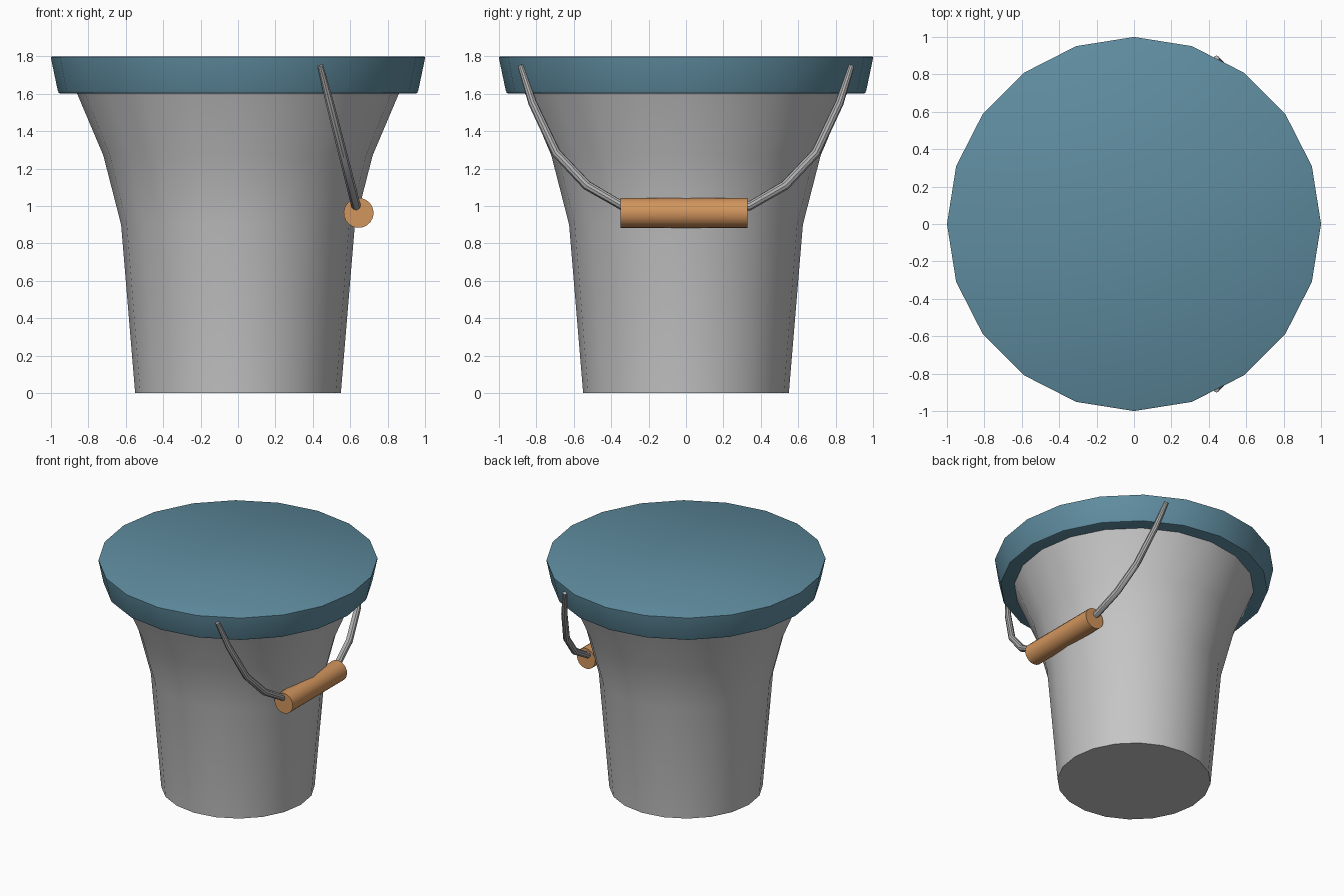
import bpy, bmesh, math
from mathutils import Vector

if "Cube" in bpy.data.objects:
    bpy.data.objects.remove(bpy.data.objects["Cube"])


def material(name, rgb):
    m = bpy.data.materials.new(name)
    m.diffuse_color = (*rgb, 1)
    m.use_nodes = True
    m.node_tree.nodes["Principled BSDF"].inputs["Base Color"].default_value = m.diffuse_color
    return m


STEEL = material("steel grey", (0.56, 0.56, 0.56))
WIRE = material("wire grey", (0.44, 0.44, 0.44))
BLUE = material("lid blue", (0.115, 0.265, 0.35))
WOOD = material("wood orange", (0.64, 0.30, 0.11))


def finish(name, bm, mat, angle=35):
    bmesh.ops.recalc_face_normals(bm, faces=bm.faces)
    me = bpy.data.meshes.new(name)
    bm.to_mesh(me)
    bm.free()
    me.materials.append(mat)
    ob = bpy.data.objects.new(name, me)
    bpy.context.collection.objects.link(ob)
    bpy.ops.object.select_all(action='DESELECT')
    ob.select_set(True)
    bpy.context.view_layer.objects.active = ob
    bpy.ops.object.shade_smooth_by_angle(angle=math.radians(angle))
    return ob


def loft(bm, rings):
    """Skin a list of vertex loops and cap both ends."""
    vs = [[bm.verts.new(p) for p in r] for r in rings]
    n = len(vs[0])
    for a, b in zip(vs, vs[1:]):
        for i in range(n):
            j = (i + 1) % n
            bm.faces.new((a[i], a[j], b[j], b[i]))
    bm.faces.new(vs[0][::-1])
    bm.faces.new(vs[-1])


def lathe(name, profile, mat, sides=20):
    bm = bmesh.new()
    loft(bm, [[(r * math.cos(2 * math.pi * i / sides),
                r * math.sin(2 * math.pi * i / sides), z)
               for i in range(sides)] for r, z in profile])
    return finish(name, bm, mat)


def tube(name, path, radii, mat, sides=10):
    """Round tube along a path, keeping rings perpendicular to it."""
    pts = [Vector(p) for p in path]
    rings = []
    for k, p in enumerate(pts):
        t = (pts[min(k + 1, len(pts) - 1)] - pts[max(k - 1, 0)]).normalized()
        u = t.cross(Vector((0.97, 0, 0.245))).normalized()
        v = t.cross(u)
        rings.append([p + radii[k] * (math.cos(a) * u + math.sin(a) * v)
                      for a in (2 * math.pi * i / sides for i in range(sides))])
    bm = bmesh.new()
    loft(bm, rings)
    return finish(name, bm, mat)


# flared bucket body
lathe("bucket_body", [(0.55, 0), (0.625, 0.9), (0.72, 1.27), (0.86, 1.6),
                      (0.875, 1.64)], STEEL)

# lid with softened rims
lathe("lid", [(0.945, 1.6), (0.958, 1.604), (0.964, 1.618),
              (0.999, 1.785), (1.0, 1.796), (0.993, 1.8)], BLUE)

# wire handle hanging in a tilted plane, mirrored front to back
half = [(0.885, 1.75), (0.82, 1.55), (0.695, 1.285), (0.53, 1.11), (0.34, 1.0)]
path = [(y, z) for y, z in half] + [(-y, z) for y, z in reversed(half)]
radii = [0.016, 0.023, 0.025, 0.026, 0.026]
tube("handle_wire", [(0.44 + (1.75 - z) * 0.255, y, z) for y, z in path],
     radii + radii[::-1], WIRE)

# wooden grip
tube("handle_grip", [(0.645, -0.35, 0.963), (0.645, 0.328, 0.963)],
     [0.08, 0.08], WOOD, 20)
